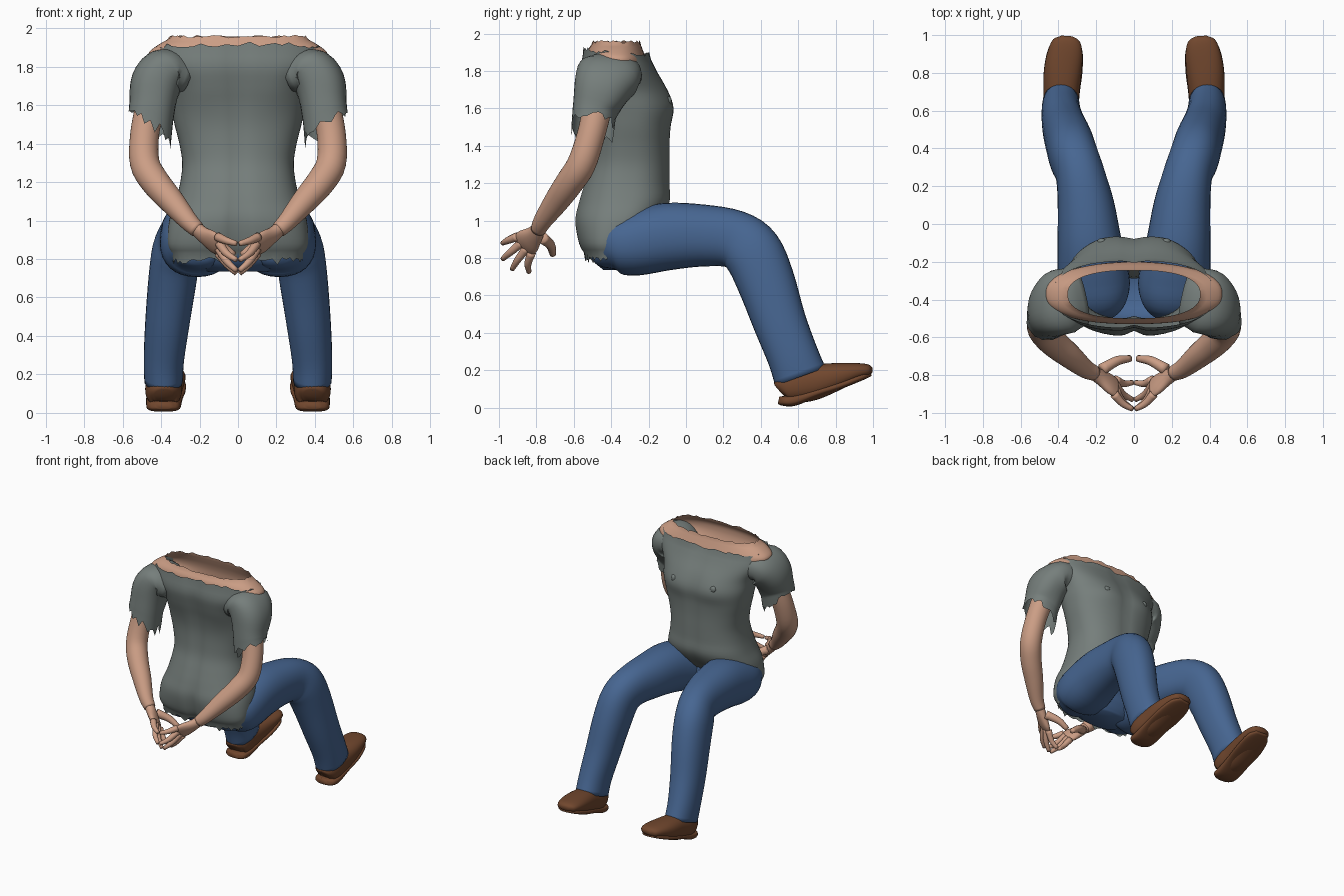
import bpy, bmesh, math, random
from mathutils import Vector

random.seed(4)
if "Cube" in bpy.data.objects:
    bpy.data.objects.remove(bpy.data.objects["Cube"])

X, Y, Z = Vector((1, 0, 0)), Vector((0, 1, 0)), Vector((0, 0, 1))


def material(name, *rgb):
    mat = bpy.data.materials.new(name)
    mat.use_nodes = True
    mat.diffuse_color = (*rgb, 1)
    mat.node_tree.nodes["Principled BSDF"].inputs["Base Color"].default_value = (*rgb, 1)
    return mat


shirt_grey = material("shirt grey", .18, .21, .20)
skin = material("skin", .60, .34, .235)
denim = material("denim blue", .062, .132, .285)
leather = material("brown leather", .165, .063, .027)


def smooth_keys(keys, steps):
    """Catmull-Rom interpolation of position and radii together."""
    pts = [Vector(k) for k in keys]
    pts = [pts[0] * 2 - pts[1]] + pts + [pts[-1] * 2 - pts[-2]]
    out = []
    for p, q, r, s in zip(pts, pts[1:], pts[2:], pts[3:]):
        for i in range(steps):
            t = i / steps
            out.append((q * 2 + (r - p) * t + (p * 2 - q * 5 + r * 4 - s) * t ** 2
                        + (q * 3 - p - r * 3 + s) * t ** 3) / 2)
    return out + [pts[-2]]


def loft(name, keys, mat, ref=X, flat=False, caps=(True, True), jag=(0, 0),
         power=2.0, segs=32, steps=4, side=1, shape=None):
    """Skin rounded sections (x, y, z, radius a, radius b) along a path."""
    rings = smooth_keys(keys, steps)
    bm = bmesh.new()
    loops = []
    for i, ring in enumerate(rings):
        centre = Vector(ring[:3])
        after, before = rings[min(i + 1, len(rings) - 1)], rings[max(i - 1, 0)]
        along = Z if flat else (Vector(after[:3]) - Vector(before[:3])).normalized()
        u = (ref - along * ref.dot(along)).normalized()
        v = along.cross(u)
        loop = []
        for j in range(segs):
            c, s = math.cos(math.tau * j / segs), math.sin(math.tau * j / segs)
            c = math.copysign(abs(c) ** (2 / power), c)
            s = math.copysign(abs(s) ** (2 / power), s)
            p = centre + u * c * ring[3] + v * s * ring[4]
            if i == 0:
                p -= along * random.random() * jag[0]
            elif i == len(rings) - 1:
                p += along * random.random() * jag[1]
            if shape:
                shape(p)
            p.x *= side
            loop.append(bm.verts.new(p))
        loops.append(loop)
    for low, high in zip(loops, loops[1:]):
        for j in range(segs):
            k = (j + 1) % segs
            bm.faces.new((low[j], low[k], high[k], high[j]))
    for use, loop in zip(caps, (loops[0], loops[-1])):
        if use:
            bm.faces.new(loop)
    bmesh.ops.recalc_face_normals(bm, faces=bm.faces[:])
    for face in bm.faces:
        face.smooth = True
    mesh = bpy.data.meshes.new(name)
    bm.to_mesh(mesh)
    bm.free()
    mesh.materials.append(mat)
    obj = bpy.data.objects.new(name, mesh)
    bpy.context.collection.objects.link(obj)


def trunk(profile):
    """Turn (height, back, front, half width) into section keys."""
    return [(0, (b + f) / 2, z, w, (f - b) / 2) for z, b, f, w in profile]


def tube(path):
    """Turn (x, y, z, radius) into round section keys."""
    return [(*p, p[-1]) for p in path]


def bump(p, x, z, width, height):
    """Falloff around a spot mirrored on both sides of the body."""
    return math.exp(-((abs(p.x) - x) / width) ** 2 - ((p.z - z) / height) ** 2)


# Torn shirt: spine and seat groove, chest muscles, higher edge at the back
def shirt_shape(p):
    groove = math.exp(-(p.x / .04) ** 2)
    if p.y < -.35:
        p.y += groove * (.016 + .02 / (1 + math.exp((p.z - 1.04) * 25)))
        p.y -= .012 * bump(p, .2, 1.68, .1, .12)
    else:
        p.y += .012 * bump(p, .16, 1.62, .1, .09) - .01 * groove
    p.z += max(0, p.z - 1.8) * max(0, -.35 - p.y) * 1.5


loft("shirt_body", trunk([
    (.815, -.54, -.28, .335), (.88, -.575, -.24, .365), (1, -.595, -.14, .358),
    (1.1, -.575, -.085, .325), (1.2, -.545, -.085, .30), (1.3, -.515, -.085, .29),
    (1.4, -.505, -.085, .305), (1.5, -.505, -.08, .33), (1.6, -.52, -.07, .35),
    (1.7, -.545, -.10, .37), (1.8, -.565, -.155, .43), (1.88, -.55, -.195, .43)]),
    shirt_grey, flat=True, caps=(False, False), jag=(.045, .02), power=2.4,
    segs=64, shape=shirt_shape)

# Bare shoulders around the open neck
loft("bare_shoulders", trunk([
    (1.78, -.51, -.20, .38), (1.83, -.525, -.205, .45), (1.87, -.53, -.215, .465),
    (1.91, -.525, -.23, .42), (1.95, -.50, -.245, .35)]),
    skin, flat=True, caps=(False, False), jag=(0, .015), power=2.4, segs=64)

# Seat of the trousers, open at the waist
loft("trouser_seat", trunk([
    (.735, -.44, -.22, .16), (.78, -.49, -.19, .25), (.85, -.52, -.17, .31),
    (.95, -.54, -.20, .33), (1.02, -.54, -.17, .315)]),
    denim, flat=True, caps=(True, False), power=2.3, segs=40)


# Sleeve hem hangs lower on the inner side
def slant_hem(p):
    p.z -= max(0, 1.62 - p.z) * (.46 - p.x) * 5


fingers = {
    "index": [(.10, -.825, .83), (.055, -.845, .77), (.008, -.84, .725)],
    "middle": [(.10, -.85, .855), (.06, -.90, .79), (.008, -.93, .74)],
    "ring": [(.10, -.875, .885), (.06, -.94, .83), (.008, -.98, .795)],
    "little": [(.105, -.90, .915), (.06, -.95, .895), (.008, -.98, .88)],
    "thumb": [(.17, -.77, .91), (.09, -.725, .87), (.02, -.712, .82)],
}

for label, side in (("left", 1), ("right", -1)):
    # Trouser leg from seat to hem
    loft(label + "_trouser_leg", [
        (.19, -.505, .835, .05, .04), (.19, -.465, .84, .12, .095),
        (.20, -.385, .87, .175, .15), (.215, -.28, .88, .19, .175),
        (.235, -.1, .915, .17, .18), (.255, .1, .92, .15, .165),
        (.285, .26, .90, .13, .155), (.32, .355, .83, .128, .16),
        (.342, .425, .68, .125, .155), (.368, .50, .46, .115, .142),
        (.385, .57, .28, .105, .137), (.387, .612, .165, .1, .143)],
        denim, power=2.2, side=side)

    # Shoe: rounded upper over a thick sole
    loft(label + "_shoe_upper", [
        (.387, .507, .085, .05, .05), (.388, .527, .1, .08, .075),
        (.387, .59, .12, .095, .095), (.385, .68, .135, .095, .095),
        (.378, .8, .165, .1, .075), (.365, .9, .19, .093, .05),
        (.357, .97, .2, .072, .033), (.355, .995, .2, .03, .015)],
        leather, power=2.3, side=side)
    loft(label + "_shoe_sole", [
        (.387, .495, .04, .04, .02), (.387, .52, .036, .08, .026),
        (.387, .58, .04, .09, .03), (.382, .7, .08, .095, .022),
        (.374, .82, .118, .102, .02), (.362, .93, .16, .088, .018),
        (.357, .985, .182, .045, .015)],
        leather, power=3, side=side)

    # Torn short sleeve
    loft(label + "_sleeve", [
        (.28, -.385, 1.75, .15, .09), (.375, -.41, 1.775, .175, .12),
        (.425, -.445, 1.715, .157, .132), (.447, -.485, 1.6, .122, .118),
        (.455, -.495, 1.53, .115, .112)],
        shirt_grey, ref=Y, caps=(True, False), jag=(0, .07), power=2.3,
        side=side, shape=slant_hem)

    # Bare arm reaching behind the back
    loft(label + "_arm", tube([
        (.43, -.45, 1.75, .08), (.455, -.475, 1.6, .078), (.485, -.51, 1.45, .075),
        (.485, -.56, 1.3, .077), (.43, -.625, 1.2, .075), (.345, -.695, 1.1, .066),
        (.26, -.765, 1, .05), (.21, -.79, .95, .041)]),
        skin, ref=Y, side=side)

    # Hand with spread fingers meeting at the tips
    loft(label + "_palm", [
        (.225, -.782, .965, .035, .035), (.18, -.81, .925, .05, .034),
        (.13, -.845, .89, .072, .03), (.095, -.868, .868, .07, .022)],
        skin, ref=Vector((0, -.68, .73)), segs=20, side=side)
    for finger, path in fingers.items():
        size = .032 if finger == "thumb" else .024
        radii = (size, size * .8, size * .55)
        loft(f"{label}_{finger}_finger", tube([(*p, r) for p, r in zip(path, radii)]),
             skin, ref=Y, segs=12, side=side)

    # Small bump on the chest
    loft(label + "_chest_bump", tube([
        (.17, -.11, 1.64, .028), (.17, -.086, 1.64, .022), (.17, -.078, 1.64, .012)]),
        shirt_grey, segs=12, side=side)
